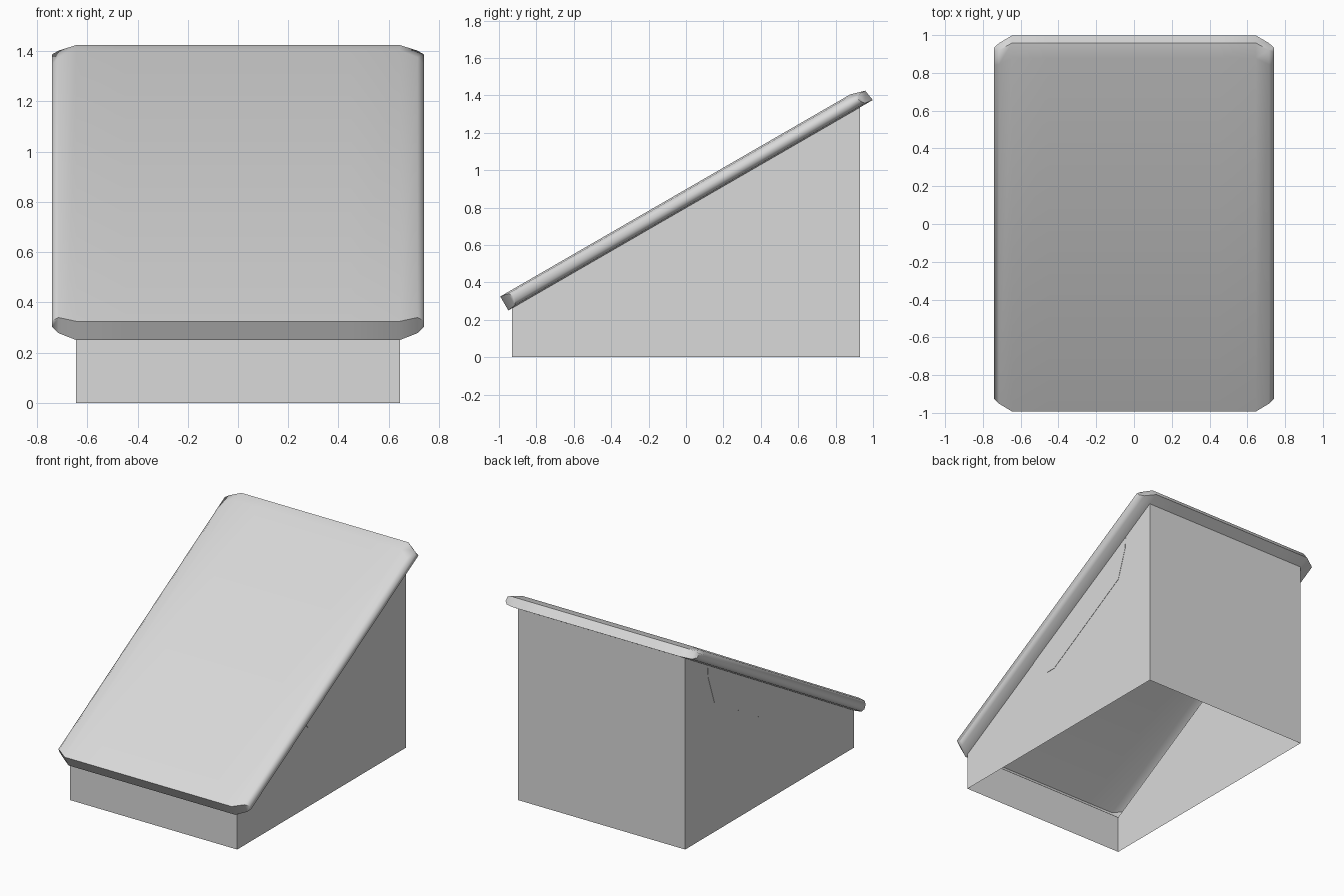
import bpy
import math
from mathutils import Vector, Matrix

cube = bpy.data.objects.get("Cube")
if cube:
    bpy.data.objects.remove(cube, do_unlink=True)

# Single plain grey material
grey = bpy.data.materials.new("light_grey")
grey.use_nodes = True
GREY = (0.7, 0.7, 0.7, 1.0)
grey.diffuse_color = GREY
grey.node_tree.nodes["Principled BSDF"].inputs["Base Color"].default_value = GREY

SLOPE = math.radians(30)
HALF_X, HALF_Y = 0.645, 0.93
FRONT_Y, FRONT_Z = -0.95, 0.25      # lower front edge of the lid


def make_object(name, verts, faces):
    mesh = bpy.data.meshes.new(name)
    mesh.from_pydata(verts, [], faces)
    mesh.materials.append(grey)
    mesh.update()
    obj = bpy.data.objects.new(name, mesh)
    bpy.context.collection.objects.link(obj)
    return obj


def lid_height(y):
    return FRONT_Z + (y - FRONT_Y) * math.tan(SLOPE)


# Wedge base: four walls, open underneath
profile = [(-HALF_Y, 0), (HALF_Y, 0),
           (HALF_Y, lid_height(HALF_Y)), (-HALF_Y, lid_height(-HALF_Y))]
verts = [(x, y, z) for x in (-HALF_X, HALF_X) for y, z in profile]
make_object("wedge_base", verts,
            [(3, 2, 1, 0), (4, 5, 6, 7), (0, 4, 7, 3), (1, 2, 6, 5)])

# Side plates: thin flush panels below the lid on both sides
outline = [(-0.25, 0.655), (-0.115, 0.52), (-0.045, 0.52),
           (0.61, 0.905), (0.68, 1.11), (0.685, 1.19)]
count = len(outline)
for side, label in ((1, "left"), (-1, "right")):
    verts = [(side * (HALF_X + d), y, z) for d in (0, 0.002) for y, z in outline]
    faces = [tuple(range(count, 2 * count))]
    faces += [(i, (i + 1) % count, (i + 1) % count + count, i + count)
              for i in range(count)]
    if side < 0:
        faces = [f[::-1] for f in faces]
    make_object(label + "_side_plate", verts, faces)

# Sloping lid: columns across the width, each a closed section along the slope
LENGTH = 2.25
half = [(0.45, 0.086, 0), (HALF_X, 0.086, 0), (0.715, 0.078, 0.006), (0.74, 0.055, 0.025)]
columns = [(-x, t, b) for x, t, b in reversed(half)] + half


def lid_section(x, top, bottom):
    cut = max(0, abs(x) - HALF_X) * 0.63
    u0, u1 = cut, LENGTH - cut
    return [Vector((x, u, n)) for u, n in (
        (u0, bottom), (u0, top), (u1 - 0.09, top), (u1 - 0.01, min(top, 0.063)),
        (u1, bottom), (u1 - 0.08, bottom), (u0 + 0.024, bottom))]


place = Matrix.Translation((0, FRONT_Y, FRONT_Z)) @ Matrix.Rotation(SLOPE, 4, 'X')
verts = [place @ p for c in columns for p in lid_section(*c)]
size = 7
faces = []
for c in range(len(columns) - 1):
    outer = max(abs(columns[c][0]), abs(columns[c + 1][0])) > HALF_X
    for i in range(size):
        if i == 5 and not outer:
            continue        # the underside is open above the base
        j = (i + 1) % size
        a, b = c * size, (c + 1) * size
        faces.append((a + i, b + i, b + j, a + j))
last = (len(columns) - 1) * size
faces.append(tuple(range(size)))
faces.append(tuple(reversed(range(last, last + size))))
lid = make_object("sloping_lid", verts, faces)

# Soft side edges, crisp front and rear edges
bpy.ops.object.select_all(action='DESELECT')
lid.select_set(True)
bpy.context.view_layer.objects.active = lid
bpy.ops.object.shade_smooth_by_angle(angle=math.radians(60))
